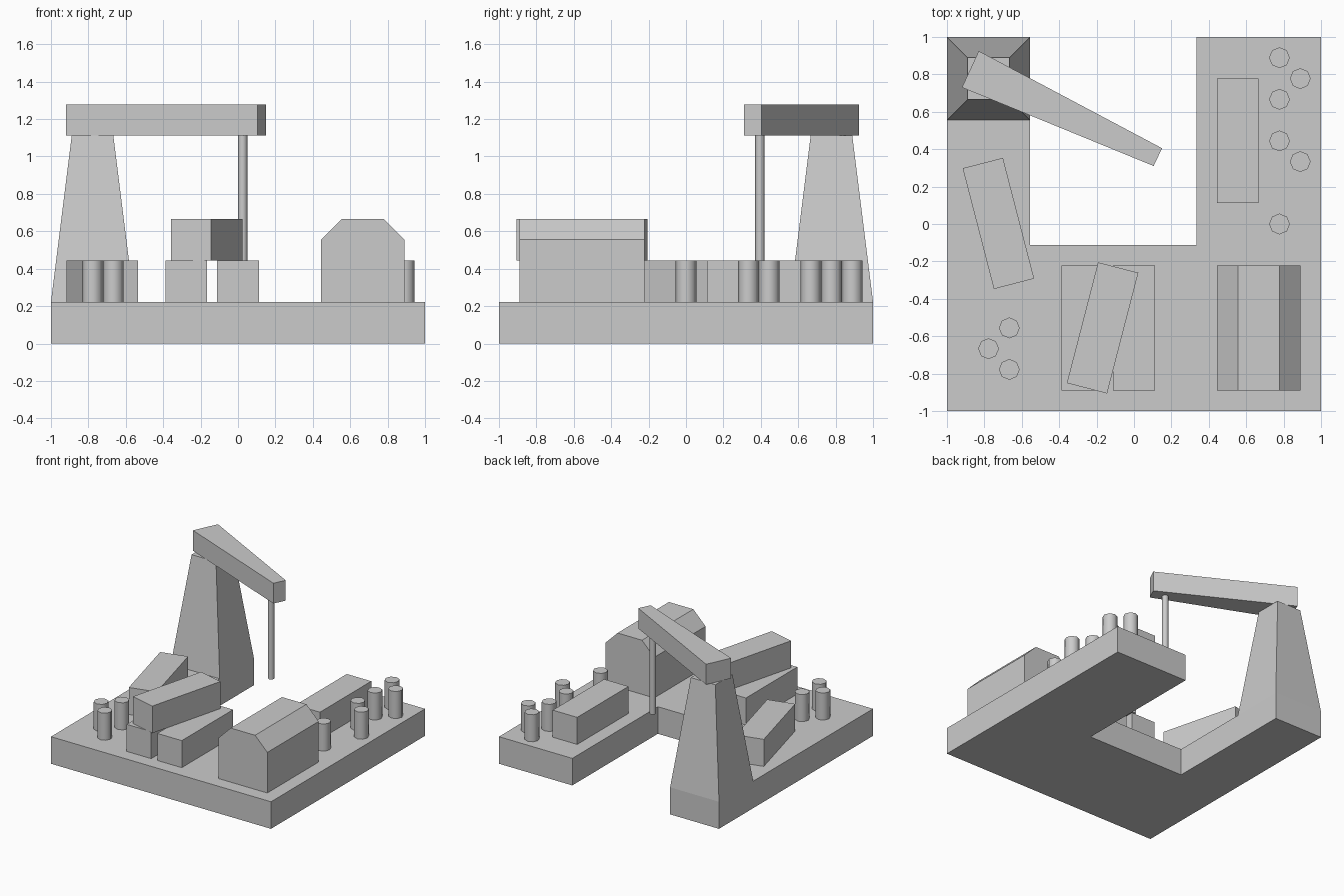
import bpy, bmesh, math
from mathutils import Matrix

if "Cube" in bpy.data.objects:
    bpy.data.objects.remove(bpy.data.objects["Cube"])

U = 1 / 9          # modelling unit
DECK = 2 * U       # top of the dock slab


def finish(name, bm):
    bmesh.ops.recalc_face_normals(bm, faces=bm.faces)
    me = bpy.data.meshes.new(name)
    bm.to_mesh(me)
    bm.free()
    ob = bpy.data.objects.new(name, me)
    bpy.context.collection.objects.link(ob)
    return ob


def prism(name, pts, vec):
    """Extrude a closed outline of 3D points along vec."""
    bm = bmesh.new()
    face = bm.faces.new([bm.verts.new(p) for p in pts])
    geo = bmesh.ops.extrude_face_region(bm, geom=[face])["geom"]
    moved = [g for g in geo if isinstance(g, bmesh.types.BMVert)]
    bmesh.ops.translate(bm, verts=moved, vec=vec)
    # make sure the starting outline is capped exactly once
    start = set(v for v in bm.verts if v not in moved)
    if not any(set(f.verts) == start for f in bm.faces):
        bm.faces.new([v for v in bm.verts if v in start])
    return finish(name, bm)


def box(name, x, y, z, angle=0):
    """Container box: centre x, y, floor height z, turned by angle degrees."""
    bm = bmesh.new()
    bmesh.ops.create_cube(bm, size=1)
    bmesh.ops.scale(bm, vec=(2 * U, 6 * U, 2 * U), verts=bm.verts)
    ob = finish(name, bm)
    ob.location = (x, y, z + U)
    ob.rotation_euler.z = math.radians(angle)
    return ob


def post(name, x, y, r, z0, z1):
    """Eight-sided upright cylinder with smooth sides."""
    bpy.ops.mesh.primitive_cylinder_add(vertices=8, radius=r, depth=z1 - z0,
                                        location=(x, y, (z0 + z1) / 2))
    ob = bpy.context.object
    ob.name = name
    bpy.ops.object.shade_smooth_by_angle(angle=math.radians(50))
    return ob


# U-shaped dock slab
outline = [(-9, -9), (9, -9), (9, 9), (3, 9), (3, -1), (-5, -1), (-5, 9), (-9, 9)]
prism("dock_slab", [(x * U, y * U, 0) for x, y in outline], (0, 0, DECK))

# Tapered crane tower
bm = bmesh.new()
bmesh.ops.create_cone(bm, cap_ends=True, segments=4, radius1=2 * U * math.sqrt(2),
                      radius2=U * math.sqrt(2), depth=8 * U,
                      matrix=Matrix.Rotation(math.radians(45), 4, 'Z'))
tower = finish("crane_tower", bm)
tower.location = (-7 * U, 7 * U, 6 * U)

# Crane arm narrowing toward its tip, and hanging cable
arm = [(-0.92, 0.73), (0.105, 0.31), (0.15, 0.405), (-0.83, 0.925)]
prism("crane_arm", [(x, y, 10 * U) for x, y in arm], (0, 0, 1.5 * U))
post("crane_cable", 0.025, 0.395, 0.025, 4 * U, 10 * U + 0.01)

# Warehouse with chamfered roof
profile = [(4, 2), (8, 2), (8, 5), (7, 6), (5, 6), (4, 5)]
prism("warehouse", [(x * U, -8 * U, z * U) for x, z in profile], (0, 6 * U, 0))

# Containers
box("container_right", 5 * U, 4 * U, DECK)
box("container_left", -0.725, 0.003, DECK, 14.5)
box("container_front_a", -2.5 * U, -5 * U, DECK)
box("container_front_b", 0, -5 * U, DECK)
box("container_stacked", -0.168, -5 * U, DECK + 2 * U, -14.5)

# Barrels
barrels = [(7, 8), (8, 7), (7, 6), (7, 4), (8, 3), (7, 0), (-6, -5), (-7, -6), (-6, -7)]
for i, (x, y) in enumerate(barrels):
    post(f"barrel_{i + 1}", x * U, y * U, U / 2, DECK, DECK + 2 * U)
